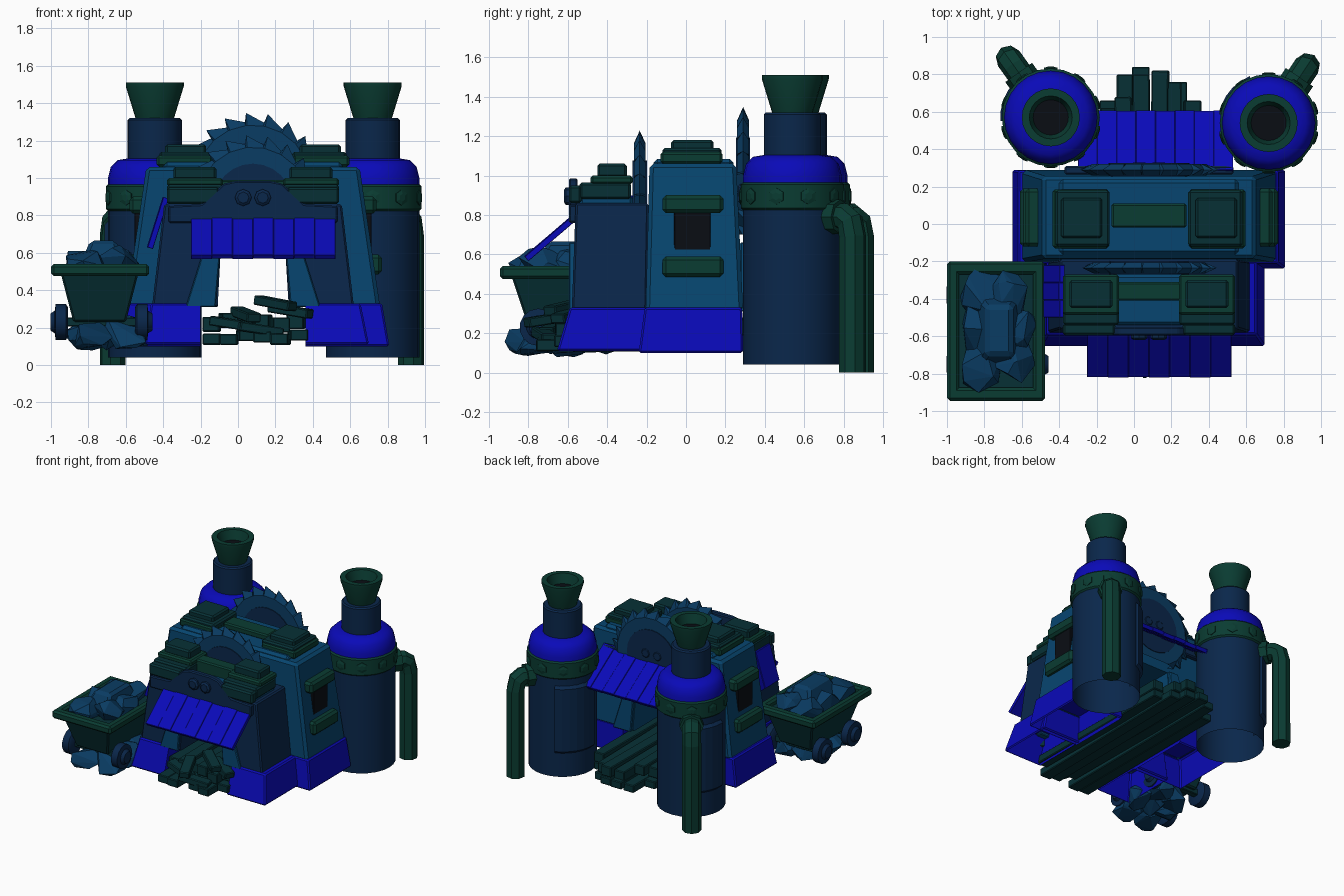
import bpy, bmesh, math, random
from mathutils import Vector, Matrix

if "Cube" in bpy.data.objects:
    bpy.data.objects.remove(bpy.data.objects["Cube"])
random.seed(4)
COL = dict(navy=(.003, .02, .07), blue=(.003, .003, .48), green=(.003, .045, .032), steel=(.002, .06, .16),
           rock=(.003, .045, .125), wood=(.002, .03, .036), dark=(.003, .004, .007))
MAT = {}
for k, c in COL.items():
    MAT[k] = bpy.data.materials.new(k)
    MAT[k].diffuse_color = (*c, 1)
CX = 0.08  # centre line of the building
QUADS = ((0, 1, 2, 3), (4, 5, 6, 7), (0, 1, 5, 4), (1, 2, 6, 5), (2, 3, 7, 6), (3, 0, 4, 7))

def finish(name, bm, mat, bevel=0, smooth=False):
    bmesh.ops.recalc_face_normals(bm, faces=bm.faces)
    if bevel:
        bmesh.ops.bevel(bm, geom=bm.edges[:], offset=bevel, segments=1, affect='EDGES')
    me = bpy.data.meshes.new(name)
    bm.to_mesh(me)
    bm.free()
    ob = bpy.data.objects.new(name, me)
    bpy.context.collection.objects.link(ob)
    me.materials.append(MAT[mat])
    if smooth:
        bpy.ops.object.select_all(action='DESELECT')
        ob.select_set(True)
        bpy.context.view_layer.objects.active = ob
        bpy.ops.object.shade_smooth_by_angle(angle=math.radians(40))
    return ob

def taper(name, mat, z0, r0, z1, r1, bevel=0.01):
    """Block between two rectangles (x0, x1, y0, y1)."""
    bm = bmesh.new()
    vs = [bm.verts.new((r[i], r[2 + j], z)) for z, r in ((z0, r0), (z1, r1)) for i, j in ((0, 0), (1, 0), (1, 1), (0, 1))]
    for f in QUADS:
        bm.faces.new([vs[i] for i in f])
    return finish(name, bm, mat, bevel)

def box(name, mat, x0, x1, y0, y1, z0, z1, bevel=0.01):
    return taper(name, mat, z0, (x0, x1, y0, y1), z1, (x0, x1, y0, y1), bevel)

def lathe(name, mat, prof, loc, n=24, smooth=True, rot=Matrix(), bottom=True):
    bm = bmesh.new()
    rings = [[bm.verts.new((r * math.cos(2 * math.pi * i / n), r * math.sin(2 * math.pi * i / n), z)) for i in range(n)] for r, z in prof]
    for a, b in zip(rings, rings[1:]):
        for i in range(n):
            bm.faces.new((a[i], a[(i + 1) % n], b[(i + 1) % n], b[i]))
    if bottom:
        bm.faces.new(rings[0])
    bm.faces.new(rings[-1])
    bm.transform(Matrix.Translation(loc) @ rot)
    return finish(name, bm, mat, 0, smooth)

def extrude_y(name, mat, pts, y0, y1, bevel=0):
    bm = bmesh.new()
    a = [bm.verts.new((x, y0, z)) for x, z in pts]
    b = [bm.verts.new((x, y1, z)) for x, z in pts]
    bm.faces.new(a)
    bm.faces.new(b)
    for i in range(len(pts)):
        j = (i + 1) % len(pts)
        bm.faces.new((a[i], a[j], b[j], b[i]))
    return finish(name, bm, mat, bevel)

def cut(obs, cutter, zopen):
    """Cut the tunnel, then open the underside."""
    for ob in obs:
        m = ob.modifiers.new("tunnel", 'BOOLEAN')
        m.operation, m.object, m.solver = 'DIFFERENCE', cutter, 'EXACT'
        me = bpy.data.meshes.new_from_object(ob.evaluated_get(bpy.context.evaluated_depsgraph_get()))
        ob.modifiers.clear()
        bm = bmesh.new()
        bm.from_mesh(me)
        low = [f for f in bm.faces if f.normal.z < -.9 and f.calc_center_median().z < zopen]
        bmesh.ops.delete(bm, geom=low, context='FACES')
        bm.to_mesh(me)
        bm.free()
        ob.data = me
    bpy.data.objects.remove(cutter)

# Foundations and the two sloped blocks, with a tunnel through them
base = [taper("front_foundation", 'blue', .11, (-.50, .70, -.655, -.20), .33, (-.465, .655, -.59, -.20)),
        taper("rear_foundation", 'blue', .10, (-.65, .81, -.24, .29), .33, (-.62, .77, -.21, .285))]
walls = [taper("front_block", 'navy', .31, (-.46, .62, -.58, -.20), .86, (-.395, .555, -.56, -.19)),
         taper("rear_block", 'steel', .31, (-.60, .76, -.205, .29), 1.06, (-.49, .65, -.185, .255), .02)]
cut(base, extrude_y("cutter", 'dark', [(-.20, 0), (.36, 0), (.36, .4), (-.20, .4)], -1, 1), .2)
cut(walls, extrude_y("cutter", 'dark', [(-.125, 0), (.29, 0), (.25, .66), (-.09, .66)], -1, 1), .35)
box("rear_roof", 'steel', -.40, .56, -.165, .24, 1.03, 1.085, .02)
box("front_roof", 'steel', -.36, .52, -.54, -.27, .84, .90, .015)

# Doorway surrounds and bolted crest plates at both ends
for nm, y, s, dz in (("front", -.575, -1, 0), ("rear", .285, 1, .10)):
    pts = [(-.46, .85), (-.28, .86), (-.16, .97), (-.09, .985), (.09, .985), (.16, .97), (.28, .86), (.46, .85), (.46, .76), (-.46, .76)]
    extrude_y(nm + "_crest", 'navy', [(CX + x * .98, z + dz) for x, z in pts], y - .02, y + .025, .008)
    for sx in (-1, 1):
        lathe(nm + "_bolt", 'navy', [(.045, 0), (.045, .02), (.03, .03)], (CX + sx * .052, y + s * .015, .895 + dz),
              8, False, Matrix.Rotation(-s * math.pi / 2, 4, 'X'))
        extrude_y(nm + "_jamb", 'steel', [(CX + sx * x, z) for x, z in ((.20, .31), (.36, .31), (.25, .66), (.17, .66))],
                  y - .02 if s < 0 else y - .01, y + .03 if s < 0 else y + .02, .006)

# Slatted awnings: each slat is a slanted board between an upper and a lower edge
def awning(name, p, q, along, n, th=.03):
    p, q, along = Vector(p), Vector(q), Vector(along)
    up = along.cross(q - p).normalized()
    up = up if up.z > 0 else -up
    for i in range(n):
        bm = bmesh.new()
        a, b = along * (i / n), along * ((i + 1) / n)
        lift = up * (.004 * (i % 2))
        lo = [v + lift for v in (p + a, p + b, q + b, q + a)]
        vs = [bm.verts.new(v) for v in lo] + [bm.verts.new(v + up * th) for v in lo]
        for f in QUADS:
            bm.faces.new([vs[k] for k in f])
        finish(name, bm, 'blue', .002)

awning("front_awning", (-.25, -.56, .77), (-.25, -.80, .565), (.77, 0, 0), 7)
awning("rear_awning", (-.30, .27, .93), (-.30, .59, .72), (.83, 0, 0), 8)
awning("side_awning", (-.37, -.50, .89), (-.455, -.50, .62), (0, .28, 0), 3)

# Stacked roof vents joined by beams
for sx in (-1, 1):
    def slab(name, mat, c, hx, y0, y1, z0, z1):
        box(name, mat, CX + sx * c - hx, CX + sx * c + hx, y0, y1, z0, z1, .012)
    slab("rear_vent_base", 'green', .365, .15, -.13, .185, 1.06, 1.12)
    slab("rear_vent_cap", 'wood', .355, .145, -.12, .18, 1.09, 1.14)
    slab("rear_vent_top", 'wood', .36, .11, -.075, .14, 1.12, 1.18)
    slab("front_vent_base", 'green', .31, .15, -.485, -.27, .955, 1.0)
    slab("front_vent_slab", 'wood', .31, .15, -.54, -.28, .88, .965)
    slab("front_vent_top", 'wood', .31, .115, -.45, -.30, .99, 1.06)
    slab("front_bracket", 'wood', .32, .14, -.595, -.53, .86, .95)
box("rear_beam", 'green', -.12, .28, -.02, .11, 1.08, 1.13)
box("front_beam", 'green', -.10, .26, -.41, -.31, .89, .99)

# Side windows with lintel and sill
for sx in (-1, 1):
    def side(name, mat, xa, xb, y0, y1, z0, z1, bv):
        a, b = sorted((CX + sx * xa, CX + sx * xb))
        box(name, mat, a, b, y0, y1, z0, z1, bv)
    side("window", 'dark', .56, .634, -.06, .125, .57, .83, .004)
    side("window_lintel", 'green', .55, .66, -.12, .19, .81, .90, .018)
    side("window_sill", 'green', .57, .69, -.12, .19, .485, .59, .018)

# Saw blades, with the part below zmin sliced off
def saw(name, y, cz, R, zmin, n=20):
    bm = bmesh.new()
    pol = lambda r, a, yy: bm.verts.new((CX + r * math.cos(a), yy, cz + r * math.sin(a)))
    outer, fr, bk = [], [], []
    for i in range(n):
        for f, r in ((0, R), (.1, R * .87)):
            a = 2 * math.pi * (i + f) / n + .1
            outer.append(pol(r, a, y))
            fr.append(pol(R * .82, a, y - .03))
            bk.append(pol(R * .82, a, y + .03))
    m = len(outer)
    for i in range(m):
        j = (i + 1) % m
        bm.faces.new((outer[i], outer[j], fr[j], fr[i]))
        bm.faces.new((outer[j], outer[i], bk[i], bk[j]))
    bm.faces.new(fr)
    bm.faces.new(bk)
    bmesh.ops.bisect_plane(bm, geom=bm.verts[:] + bm.edges[:] + bm.faces[:], plane_co=(0, 0, zmin), plane_no=(0, 0, -1), clear_outer=True)
    finish(name, bm, 'rock')
    lathe(name + "_hub", 'navy', [(R * .58, -.036), (R * .58, .036)], (CX, y, cz), 24, False, Matrix.Rotation(math.pi / 2, 4, 'X'))
saw("front_saw", -.235, .865, .365, .665)
saw("rear_saw", .29, .975, .375, .70)

# Tanks with collar, dome, chimney, bolts, hatch and drain pipe
for nm, tx, ty, px, py in (("left", -.445, .57, -.67, .885), ("right", .72, .54, .925, .845)):
    c = (tx, ty, 0)
    lathe(nm + "_tank", 'navy', [(.25, .04), (.25, .84)], c, bottom=False)
    lathe(nm + "_collar", 'green', [(.245, .82), (.262, .835), (.262, .955), (.245, .97)], c)
    lathe(nm + "_dome", 'blue', [(.25, .95), (.25, 1.0), (.235, 1.06), (.20, 1.095), (.14, 1.105)], c)
    lathe(nm + "_neck", 'navy', [(.145, 1.09), (.145, 1.31), (.135, 1.32)], c)
    lathe(nm + "_chimney", 'green', [(.10, 1.31), (.155, 1.49), (.155, 1.51), (.115, 1.51), (.09, 1.42)], c)
    lathe(nm + "_soot", 'dark', [(.094, 1.425), (.094, 1.435)], c)
    for i in range(10):
        a = 2 * math.pi * (i + .5) / 10
        rot = Matrix.Rotation(a, 4, 'Z') @ Matrix.Rotation(math.pi / 2, 4, 'Y')
        lathe(nm + "_collar_bolt", 'green', [(.042, 0), (.042, .012), (.02, .018)],
              (tx + .253 * math.cos(a), ty + .253 * math.sin(a), .895), 6, False, rot)
    bm = bmesh.new()  # curved hatch
    rows = [[bm.verts.new((tx + r * math.cos(a), ty + r * math.sin(a), z)) for r, z in ((.24, .22), (.27, .25), (.27, .75), (.24, .78))]
            for a in [math.radians(112 + 12 * k) for k in range(7)]]
    for a, b in zip(rows, rows[1:]):
        for i in range(4):
            bm.faces.new((a[i], a[(i + 1) % 4], b[(i + 1) % 4], b[i]))
    bm.faces.new(rows[0])
    bm.faces.new(rows[-1])
    finish(nm + "_tank_hatch", bm, 'navy')
    mix = lambda t: (tx + (px - tx) * t, ty + (py - ty) * t)
    cu = bpy.data.curves.new(nm + "_pipe", 'CURVE')
    cu.dimensions, cu.bevel_depth, cu.bevel_resolution, cu.use_fill_caps = '3D', .07, 2, True
    sp = cu.splines.new('POLY')
    path = [(*mix(.5), .79), (*mix(.86), .79), (*mix(.96), .765), (*mix(1), .69), (*mix(1), 0)]
    sp.points.add(len(path) - 1)
    for p, q in zip(sp.points, path):
        p.co = (*q, 1)
    sp.use_smooth = False
    cu.materials.append(MAT['green'])
    bpy.context.collection.objects.link(bpy.data.objects.new(nm + "_pipe", cu))
    d = Vector((px - tx, py - ty, 0)).normalized()
    lathe(nm + "_pipe_flange", 'green', [(.088, 0), (.088, .06)], Vector((tx, ty, .79)) + d * .235, 8, False,
          d.to_track_quat('Z', 'Y').to_matrix().to_4x4())

# Plank bed running through the tunnel, loose timber on top
def plank(name, x, y0, y1, z, w, h, yaw=0, pitch=0):
    ob = box(name, 'wood', -w / 2, w / 2, -(y1 - y0) / 2, (y1 - y0) / 2, -h / 2, h / 2, .006)
    ob.data.transform(Matrix.Translation((x, (y0 + y1) / 2, z)) @ Matrix.Rotation(yaw, 4, 'Z') @ Matrix.Rotation(pitch, 4, 'X'))
for i in range(6):
    plank("bed_plank", -.14 + i * .092, -.72 + random.uniform(-.06, .06), (.66, .80, .84, .82, .76, .66)[i],
          .15 + random.uniform(-.015, .015), .095, .06, random.uniform(-.02, .02))
for i in range(6):
    plank("timber", -.14 + i * .09, -.66 + random.uniform(-.08, .08), (.62, .68, .80, .82, .76, .66)[i],
          .22 + random.uniform(-.01, .03), .09, .08, random.uniform(-.02, .02))
for x, y, z, yaw in ((.20, -.62, .33, .9), (.28, -.6, .29, 1.1), (-.03, -.68, .22, 1.3), (.12, -.72, .19, 1.8), (.04, -.70, .27, .4)):
    plank("loose_board", x, y - .12, y + .12, z, .08, .05, yaw, .15)

# Ore cart
X0, X1, Y0, Y1 = -1.0, -.475, -.945, -.20
taper("cart_body", 'wood', .23, (-.88, -.60, -.80, -.33), .50, (-.95, -.53, -.89, -.25))
for r in ((X0, X1, Y0, Y0 + .07), (X0, X1, Y1 - .07, Y1), (X0, X0 + .065, Y0, Y1), (X1 - .065, X1, Y0, Y1)):
    box("cart_rim", 'green', *r, .475, .54, .015)
for y in (-.75, -.38):
    box("cart_axle", 'wood', -.95, -.50, y - .025, y + .025, .205, .255, .005)
    for x, s in ((-.955, -1), (-.505, 1)):
        lathe("cart_wheel", 'navy', [(.08, -.045), (.095, -.035), (.095, .02), (.06, .025), (.045, .048)], (x, y, .23), 14, True,
              Matrix.Rotation(s * math.pi / 2, 4, 'Y'))

# Ore in the cart and spilled beneath it
def rock(x, y, z, rx, ry, rz):
    bm = bmesh.new()
    for _ in range(16):
        v = Vector([random.gauss(0, 1) for _ in range(3)]).normalized()
        bm.verts.new((x + v.x * rx, y + v.y * ry, z + v.z * rz))
    res = bmesh.ops.convex_hull(bm, input=bm.verts)
    bmesh.ops.delete(bm, geom=[e for e in res['geom_interior'] if isinstance(e, bmesh.types.BMVert)], context='VERTS')
    finish("ore_rock", bm, 'rock')
for x, y in ((-.82, -.76), (-.65, -.74), (-.83, -.56), (-.64, -.55), (-.81, -.38), (-.65, -.38)):
    rock(x, y, .52, .12, .15, .12)
taper("ore_slab", 'rock', .50, (-.86, -.60, -.78, -.36), .665, (-.79, -.65, -.70, -.44), .02)
for x, y in ((-.80, -.78), (-.60, -.78), (-.80, -.60), (-.58, -.60), (-.78, -.47), (-.59, -.46), (-.70, -.62)):
    rock(x, y, .17, .14, .15, .095)

for m in bpy.data.materials:
    if m.users and not m.is_grease_pencil:
        m.use_nodes = True
        m.node_tree.nodes["Principled BSDF"].inputs["Base Color"].default_value = m.diffuse_color
